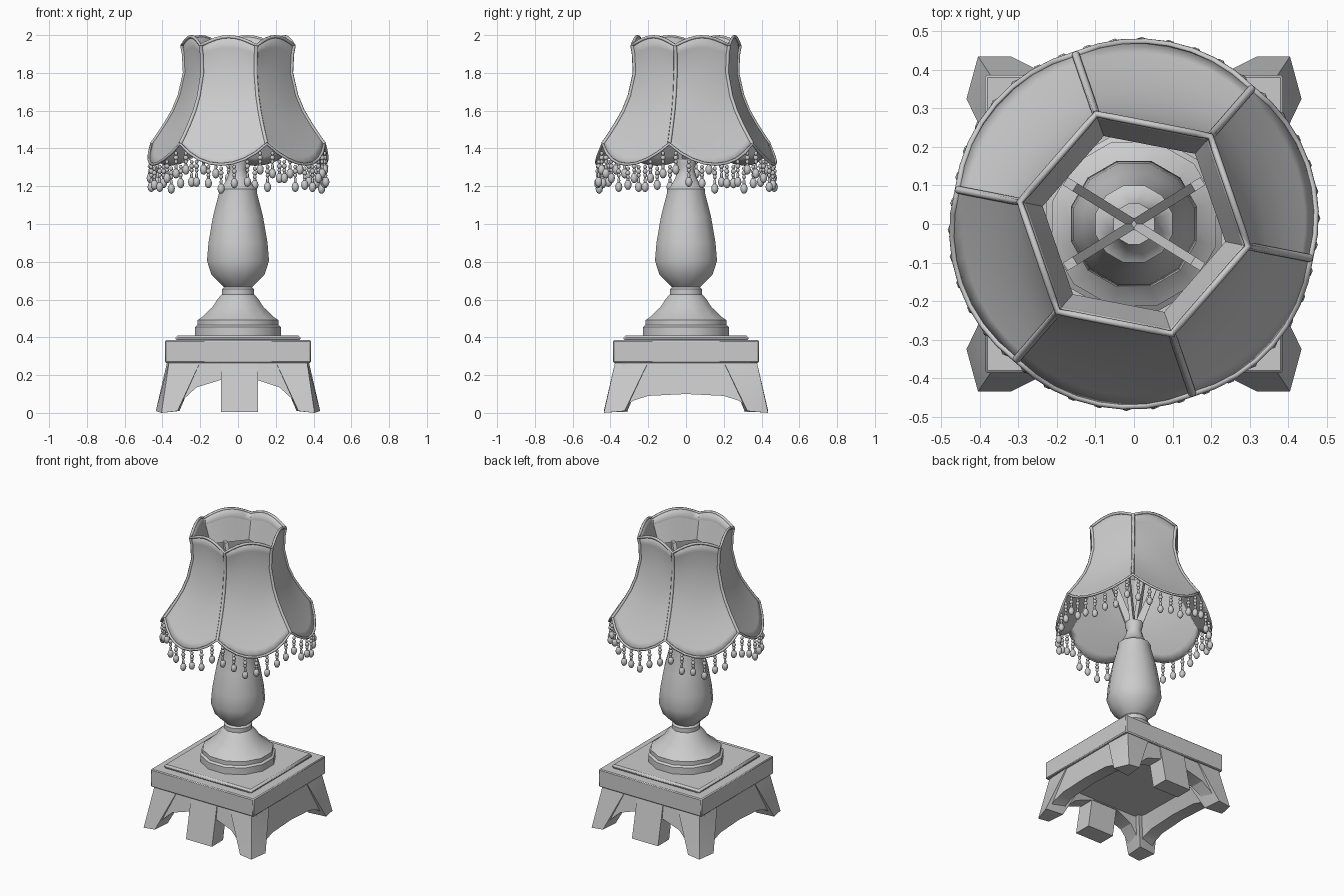
import bpy, bmesh, math
from mathutils import Vector, Matrix

if "Cube" in bpy.data.objects:
    bpy.data.objects.remove(bpy.data.objects["Cube"])


def finish(name, bm, angle=40):
    bmesh.ops.remove_doubles(bm, verts=bm.verts, dist=1e-5)
    bmesh.ops.recalc_face_normals(bm, faces=bm.faces)
    me = bpy.data.meshes.new(name)
    bm.to_mesh(me)
    bm.free()
    me.shade_smooth()
    me.set_sharp_from_angle(angle=math.radians(angle))
    ob = bpy.data.objects.new(name, me)
    bpy.context.collection.objects.link(ob)
    return ob


def hull(name, pts, angle=20):
    bm = bmesh.new()
    for p in pts:
        bm.verts.new(p)
    bmesh.ops.convex_hull(bm, input=bm.verts)
    return finish(name, bm, angle)


def slab(name, half, z0, z1, bevel):
    bm = bmesh.new()
    bmesh.ops.create_cube(bm, size=1, matrix=Matrix.Translation((0, 0, (z0 + z1) / 2))
                          @ Matrix.Diagonal((2 * half, 2 * half, z1 - z0, 1)))
    ob = finish(name, bm, 20)
    m = ob.modifiers.new("bevel", 'BEVEL')
    m.width, m.segments = bevel, 1
    return ob


def lathe(name, profile, sides=12):
    bm = bmesh.new()
    rings = []
    for r, z in profile:
        rings.append([bm.verts.new((r * math.cos(a), r * math.sin(a), z))
                      for a in [(i + .5) * math.tau / sides for i in range(sides)]])
    for a, b in zip(rings, rings[1:]):
        for i in range(sides):
            j = (i + 1) % sides
            bm.faces.new((a[i], a[j], b[j], b[i]))
    bm.faces.new(rings[0])
    bm.faces.new(rings[-1])
    return finish(name, bm, 35)


def tube(name, pts, radius, cyclic=False):
    cu = bpy.data.curves.new(name, 'CURVE')
    cu.dimensions = '3D'
    cu.bevel_depth, cu.bevel_resolution, cu.use_fill_caps = radius, 1, True
    sp = cu.splines.new('POLY')
    sp.points.add(len(pts) - 1)
    for p, co in zip(sp.points, pts):
        p.co = (*co, 1)
    sp.use_cyclic_u = cyclic
    ob = bpy.data.objects.new(name, cu)
    bpy.context.collection.objects.link(ob)
    return ob


# square plinth
slab("plinth", .387, .265, .385, .006)
slab("plinth_step", .33, .38, .41, .012)
slab("plinth_underside", .35, .18, .27, .004)

# flared corner feet
for sx in (1, -1):
    for sy in (1, -1):
        foot = [(.435, .325, .01), (.405, .435, 0), (.32, .435, .01), (.31, .31, .01),
                (.375, .20, .27), (.365, .375, .27), (.20, .375, .27), (.20, .20, .27)]
        hull("corner_foot", [(sx * x, sy * y, z) for x, y, z in foot])

# centre feet, front and back
for s in (1, -1):
    hull("centre_foot", [(x, s * y, z) for x in (-.09, .105)
                         for y, z in ((.31, .005), (.43, .005), (.375, .27), (.26, .27))])


# arched aprons between the feet, sloping inwards underneath
def apron(name, arch, place):
    bm = bmesh.new()
    for (a, za), (b, zb) in zip(arch, arch[1:]):
        quad = [(a, za), (b, zb), (b, .27), (a, .27)]
        near = [bm.verts.new(place(t, .37 + (.27 - z) * .15, z)) for t, z in quad]
        far = [bm.verts.new(place(t, .31 - max(0, z - .1) * .5, z)) for t, z in quad]
        bm.faces.new(near)
        bm.faces.new(far)
        bm.faces.new((near[0], near[1], far[1], far[0]))
        bm.faces.new((near[2], near[3], far[3], far[2]))
    finish(name, bm, 20)


side_arch = [(-.34, .02), (-.28, .065), (-.2, .09), (0, .1), (.2, .09), (.28, .065), (.34, .02)]
front_arch = [(-.32, .03), (-.28, .08), (-.22, .135), (-.09, .175), (.1, .175), (.22, .135), (.28, .08), (.32, .03)]
for s in (1, -1):
    apron("side_apron", side_arch, lambda t, d, z: (s * d, t, z))
    apron("front_back_apron", front_arch, lambda t, d, z: (t, s * d, z))

# turned column
lathe("column_base", [(.235, .405), (.235, .455), (.221, .465), (.221, .492), (.20, .505),
                      (.14, .56), (.11, .605), (.085, .63)])
lathe("collar", [(.075, .615), (.088, .622), (.088, .655), (.075, .668)])
lathe("vase", [(.065, .655), (.09, .677), (.145, .73), (.17, .805), (.162, .90), (.137, 1.04),
               (.104, 1.165), (.104, 1.186), (.088, 1.195), (.06, 1.24), (.045, 1.29), (.055, 1.32),
               (.055, 1.345)])

# shade: six panels, hexagonal at the top and round at the hem
PROFILE = [(.302, 1.945), (.293, 1.90), (.288, 1.80), (.316, 1.68), (.350, 1.60),
           (.395, 1.525), (.443, 1.455), (.466, 1.425)]
N = 8


def shade_point(row, u):
    r, z = PROFILE[row]
    v = (1.945 - z) / .52
    bow = 1 - (2 * (u % 1) - 1) ** 2
    hexa = math.cos(math.pi / 6) / math.cos(math.radians(60 * (u % 1) - 30))
    w = v ** 1.5
    r *= hexa * (1 - w) + w * (1 + .02 * bow)
    z += bow * (.047 * (1 - v) - .11 * v)
    a = math.radians(60 * u - 11)
    return Vector((r * math.cos(a), r * math.sin(a), z))


def skin(name, rows, angle):
    bm = bmesh.new()
    grid = [[bm.verts.new(p) for p in row] for row in rows]
    n = len(rows[0])
    for a, b in zip(grid, grid[1:]):
        for j in range(n):
            k = (j + 1) % n
            bm.faces.new((a[j], b[j], b[k], a[k]))
    return finish(name, bm, angle)


STEPS = [j / N for j in range(6 * N)]
shade = skin("shade", [[shade_point(i, u) for u in STEPS] for i in range(len(PROFILE))], 30)
shade.modifiers.new("thickness", 'SOLIDIFY').thickness = .008

# inner lining collar that the arms reach
rim = [shade_point(0, u) for u in STEPS]
skin("shade_lining", [[p * 1 for p in rim],
                      [Vector((p.x * .8, p.y * .8, 1.79)) for p in rim]], 30)

# shade piping
tube("top_trim", rim, .009, True)
tube("hem_trim", [shade_point(-1, u) for u in STEPS], .008, True)
for k in range(6):
    tube("rib", [shade_point(i, k) for i in range(len(PROFILE))], .010)

# bead fringe: small beads and a drop on each strand
bm = bmesh.new()
PER = 7
for i in range(6 * PER):
    top = shade_point(-1, (i + .5) / PER)
    top.x, top.y = top.x * .985, top.y * .985
    extra = .02 * (i % 2)
    beads = [(.022, .010, .011), (.045, .013, .013), (.066, .010, .012), (.084 + extra / 2, .008, .018),
             (.108 + extra, .019, .027)]
    for dz, r, h in beads:
        bmesh.ops.create_uvsphere(bm, u_segments=8, v_segments=6, radius=1,
                                  matrix=Matrix.Translation(top - Vector((0, 0, dz)))
                                  @ Matrix.Diagonal((r, r, h, 1)))
finish("bead_fringe", bm, 60)

# four spreading arms carrying the shade
for sx in (1, -1):
    for sy in (1, -1):
        d = Vector((sx * .85, sy * .53, 0))
        side = Vector((-d.y, d.x, 0)) * .012
        hull("shade_arm", [d * r + side * s + Vector((0, 0, z)) for s in (1, -1)
                           for r, z in ((.0, 1.33), (.05, 1.33), (.18, 1.80), (.21, 1.80))])
